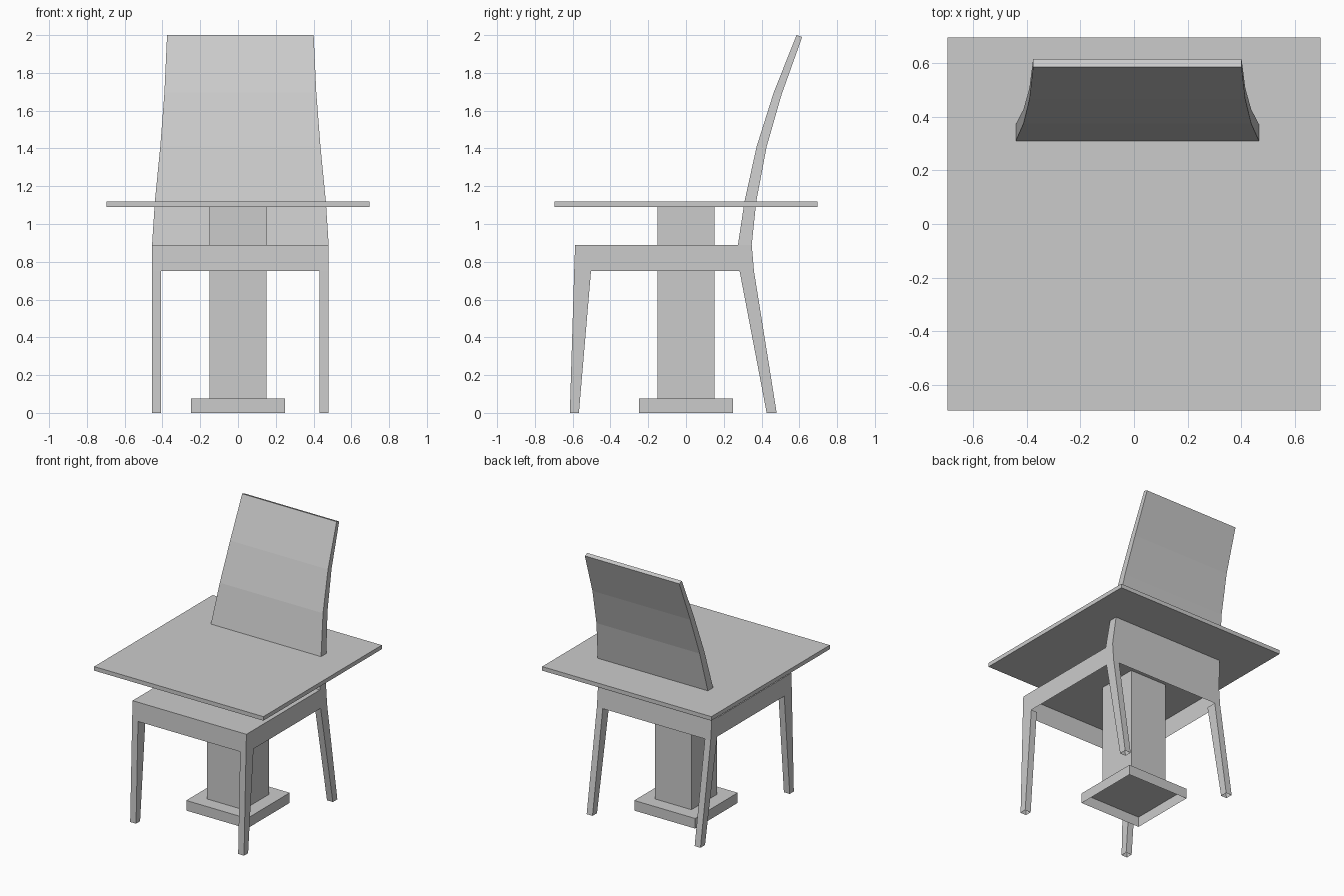
import bpy
import bmesh

if "Cube" in bpy.data.objects:
    bpy.data.objects.remove(bpy.data.objects["Cube"])


def loft(name, sections, top=False, bottom=False):
    """Skin rectangular sections (x0, x1, y_front, y_back, z_front, z_back)."""
    bm = bmesh.new()
    rings = []
    for x0, x1, yf, yb, zf, zb in sections:
        corners = ((x0, yf, zf), (x1, yf, zf), (x1, yb, zb), (x0, yb, zb))
        rings.append([bm.verts.new(c) for c in corners])
    for lo, hi in zip(rings, rings[1:]):
        for i in range(4):
            j = (i + 1) % 4
            bm.faces.new((lo[i], lo[j], hi[j], hi[i]))
    if top:
        bm.faces.new(rings[-1])
    if bottom:
        bm.faces.new(rings[0][::-1])
    mesh = bpy.data.meshes.new(name)
    bm.to_mesh(mesh)
    bm.free()
    obj = bpy.data.objects.new(name, mesh)
    bpy.context.collection.objects.link(obj)
    return obj


def block(name, half, z0, z1, **caps):
    return loft(name, [(-half, half, -half, half, z, z) for z in (z0, z1)], **caps)


# Pedestal table (hollow foot, square column, thin top)
block("table_foot", 0.25, 0.0, 0.075, top=True)
block("table_column", 0.15, 0.075, 1.09)
block("table_top", 0.695, 1.09, 1.12, top=True, bottom=True)

# Chair seat: open-bottomed shell with deep apron
CX, HALF, LEG = 0.0125, 0.4675, 0.048
L, R = CX - HALF, CX + HALF
loft("seat", [(L, R, -0.592, 0.36, 0.75, 0.75),
              (L, R, -0.587, 0.348, 0.89, 0.89)], top=True)

# Curved, tapering backrest: half width, front y, back y, front z, back z
profile = [
    (HALF, 0.275, 0.348, 0.89, 0.89),
    (0.4525, 0.31, 0.372, 1.12, 1.12),
    (0.424, 0.374, 0.427, 1.41, 1.41),
    (0.402, 0.464, 0.506, 1.695, 1.685),
    (0.388, 0.585, 0.615, 2.0, 1.99),
]
loft("backrest", [(CX - w, CX + w, yf, yb, zf, zb)
                  for w, yf, yb, zf, zb in profile], top=True)

# Raked, tapering legs with open ends
for side, x0, x1 in (("left", L, L + LEG), ("right", R - LEG, R)):
    loft("front_leg_" + side, [(x0, x1, -0.615, -0.567, 0, 0),
                               (x0, x1, -0.592, -0.503, 0.75, 0.75)])
    loft("rear_leg_" + side, [(x0, x1, 0.427, 0.48, 0, 0),
                              (x0, x1, 0.284, 0.36, 0.75, 0.75)])
